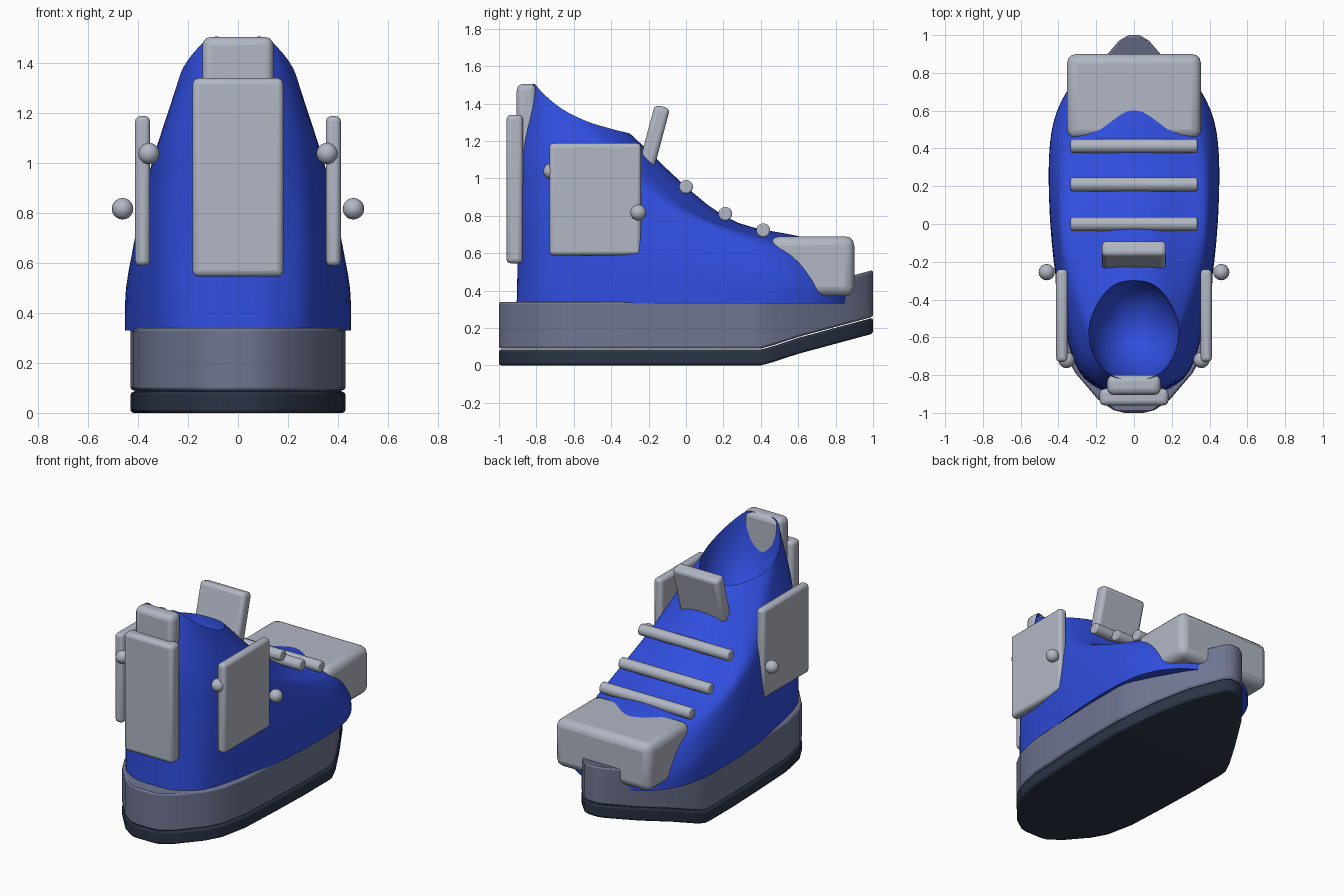
import bpy, bmesh, math
from mathutils import Vector

if "Cube" in bpy.data.objects:
    bpy.data.objects.remove(bpy.data.objects["Cube"])


def material(name, rgb):
    m = bpy.data.materials.new(name)
    m.diffuse_color = (*rgb, 1)
    m.use_nodes = True
    m.node_tree.nodes["Principled BSDF"].inputs["Base Color"].default_value = m.diffuse_color
    return m


BLUE = material("royal blue", (0.03, 0.075, 0.73))
SILVER = material("silver grey", (0.44, 0.475, 0.55))
SLATE = material("slate grey", (0.16, 0.18, 0.285))
NAVY = material("dark navy", (0.024, 0.034, 0.06))


def finish(bm, name, mat, bevel=0.0, segments=3, angle=35):
    bmesh.ops.recalc_face_normals(bm, faces=bm.faces)
    me = bpy.data.meshes.new(name)
    bm.to_mesh(me)
    bm.free()
    ob = bpy.data.objects.new(name, me)
    bpy.context.collection.objects.link(ob)
    me.materials.append(mat)
    if bevel:
        b = ob.modifiers.new("bevel", 'BEVEL')
        b.width, b.segments = bevel, segments
        b.limit_method, b.angle_limit = 'ANGLE', math.radians(40)
    bpy.ops.object.select_all(action='DESELECT')
    ob.select_set(True)
    bpy.context.view_layer.objects.active = ob
    bpy.ops.object.shade_smooth_by_angle(angle=math.radians(angle))
    return ob


def box(name, lo, hi, bevel, mat=SILVER):
    lo, hi = Vector(lo), Vector(hi)
    bm = bmesh.new()
    bmesh.ops.create_cube(bm, size=1)
    for v in bm.verts:
        v.co = (lo + hi) / 2 + Vector(a * b for a, b in zip(v.co, hi - lo))
    return finish(bm, name, mat, bevel)


# Sole layers: half widths along the length, toe end sprung upwards
STATIONS = [(-1, .05), (-.985, .11), (-.93, .19), (-.79, .31), (-.69, .365), (-.5, .405),
            (-.2, .42), (.1, .43), (.35, .43), (.4, .425), (.46, .405), (.6, .335),
            (.8, .22), (.9, .14), (.97, .08), (1, .03)]


def rise(y):
    return max(0, y - .4) * .27 + (0.008 if y > .5 else 0)


def sole(name, z0, z1, mat):
    bm = bmesh.new()
    rings = []
    for y, w in STATIONS:
        r = rise(y)
        rings.append([bm.verts.new(p) for p in
                      ((-w, y, z0 + r), (w, y, z0 + r), (w, y, z1 + r), (-w, y, z1 + r))])
    for a, b in zip(rings, rings[1:]):
        for i in range(4):
            j = (i + 1) % 4
            bm.faces.new((a[i], a[j], b[j], b[i]))
    bm.faces.new(rings[0])
    bm.faces.new(rings[-1])
    finish(bm, name, mat, 0.012, 2)


sole("outsole", 0, .085, NAVY)
sole("midsole", .09, .34, SLATE)

# Upper: half rings from toe centre round to heel centre, base to collar
LEVELS = [
    [(0, .88, .33), (.22, .83, .33), (.385, .65, .33), (.45, .35, .33),
     (.425, -.2, .33), (.32, -.72, .33), (.17, -.88, .33), (0, -.905, .33)],
    [(0, .88, .48), (.2, .82, .47), (.38, .63, .46), (.445, .34, .5),
     (.42, -.2, .55), (.32, -.72, .6), (.17, -.87, .6), (0, -.9, .6)],
    [(0, .66, .67), (.2, .61, .65), (.34, .5, .64), (.40, .25, .68),
     (.39, -.2, .8), (.315, -.7, .85), (.17, -.87, .85), (0, -.9, .85)],
    [(0, .2, .80), (.14, .16, .81), (.27, .05, .83), (.345, -.12, .90),
     (.345, -.35, 1.0), (.29, -.69, 1.1), (.16, -.86, 1.15), (0, -.88, 1.15)],
    [(0, -.3, 1.24), (.1, -.32, 1.245), (.18, -.4, 1.265), (.235, -.53, 1.305),
     (.225, -.66, 1.37), (.17, -.76, 1.45), (.1, -.81, 1.505), (0, -.83, 1.49)],
]


def spline(pts, n, closed):
    # Catmull-Rom curve through the points
    out, c = [], len(pts)
    for i in range(c if closed else c - 1):
        p = [pts[(i + k) % c] if closed else pts[min(max(i + k, 0), c - 1)] for k in (-1, 0, 1, 2)]
        for s in range(n):
            t = s / n
            out.append(0.5 * (2 * p[1] + (p[2] - p[0]) * t
                              + (2 * p[0] - 5 * p[1] + 4 * p[2] - p[3]) * t * t
                              + (3 * p[1] - p[0] - 3 * p[2] + p[3]) * t ** 3))
    return out if closed else out + [pts[-1]]


def full_ring(half):
    pts = [Vector(p) for p in half]
    pts += [Vector((-p.x, p.y, p.z)) for p in pts[-2:0:-1]]
    return spline(pts, 5, True)


columns = [spline(list(c), 6, False) for c in zip(*[full_ring(l) for l in LEVELS])]
rows = [list(r) for r in zip(*columns)]
rim = rows[-1]
floor = Vector((0, -.56, .98))
for k in range(1, 9):                      # hollow foot opening
    a = k / 9 * math.pi / 2
    s, d = math.cos(a), math.sin(a)
    rows.append([Vector((p.x * s, floor.y + (p.y - floor.y) * s, p.z + (floor.z - p.z) * d))
                 for p in rim])
bm = bmesh.new()
grid = [[bm.verts.new(p) for p in r] for r in rows]
n = len(rim)
for a, b in zip(grid, grid[1:]):
    for i in range(n):
        bm.faces.new((a[i], a[(i + 1) % n], b[(i + 1) % n], b[i]))
bm.faces.new(grid[0])
tip = bm.verts.new(floor)
for i in range(n):
    bm.faces.new((grid[-1][i], grid[-1][(i + 1) % n], tip))
finish(bm, "upper", BLUE, angle=45)

# Toe cap, heel counter and pull tab
box("toe_cap", (-.355, .45, .37), (.355, .9, .69), .05)
box("heel_counter", (-.182, -.96, .545), (.182, -.872, 1.34), .025)
box("heel_tab", (-.142, -.905, 1.1), (.142, -.8, 1.505), .035)

# Tongue leaning towards the toe
tongue = box("tongue", (-.17, -.042, -.19), (.17, .042, .19), .025)
tongue.location = (0, -.175, 1.2)
tongue.rotation_euler.x = math.radians(-15)

# Lace bars across the instep
for i, (y, z) in enumerate(((0, .955), (.21, .81), (.413, .722))):
    bm = bmesh.new()
    bmesh.ops.create_cone(bm, cap_ends=True, segments=20, radius1=.037, radius2=.037, depth=.67)
    bar = finish(bm, f"lace_bar_{i + 1}", SILVER, .008, 2)
    bar.location = (0, y, z)
    bar.rotation_euler.y = math.pi / 2

# Ankle panels and studs on both sides
for side, sx in (("left", -1), ("right", 1)):
    xs = sorted((sx * .352, sx * .412))
    box(f"ankle_panel_{side}", (xs[0], -.73, .588), (xs[1], -.24, 1.188), .022)
    for label, p, in (("rear", (.357, -.72, 1.038)), ("front", (.462, -.255, .817))):
        bm = bmesh.new()
        bmesh.ops.create_uvsphere(bm, u_segments=16, v_segments=10, radius=.043)
        stud = finish(bm, f"{label}_stud_{side}", SILVER, angle=60)
        stud.location = (sx * p[0], p[1], p[2])
